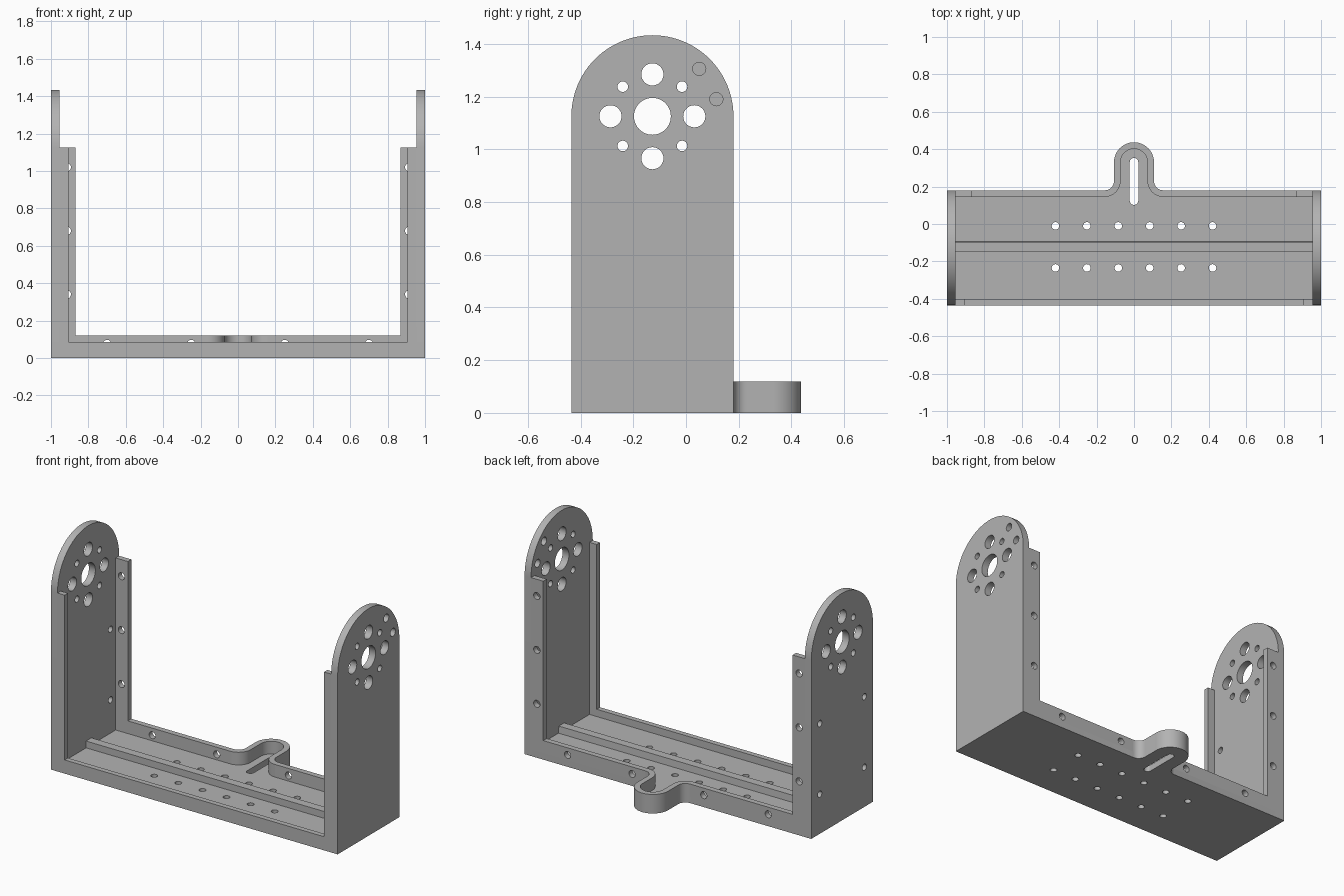
import bpy, bmesh
from math import sin, cos, pi, radians

cube = bpy.data.objects.get("Cube")
if cube:
    bpy.data.objects.remove(cube, do_unlink=True)

grey = bpy.data.materials.new("plain_grey")
grey.use_nodes = True
grey.diffuse_color = (0.45, 0.45, 0.45, 1)
grey.node_tree.nodes["Principled BSDF"].inputs["Base Color"].default_value = (0.45, 0.45, 0.45, 1)

# Main dimensions
FRONT, BACK = -0.435, 0.18
MID = (FRONT + BACK) / 2
RADIUS = (BACK - FRONT) / 2
PLATE = 0.045          # side plate thickness
INNER = 1 - PLATE
FLOOR = 0.04
LIP = 0.035            # back lip thickness
LIP_TOP = 0.12
SHOULDER = 1.125       # top of the upright flanges and centre of the hub holes
TAB_Y, TAB_R, FILLET = 0.33, 0.107, 0.05


def arc(cx, cy, r, a0, a1, n=16):
    return [(cx + r * cos(radians(a0 + (a1 - a0) * i / n)),
             cy + r * sin(radians(a0 + (a1 - a0) * i / n))) for i in range(n + 1)]


def hole(cx, cy, r, n=32):
    return arc(cx, cy, r, 0, 360, n)[:-1]


def slab(name, loops, axis, lo, hi):
    """Extrude a filled outline with holes along one axis from lo to hi."""
    curve = bpy.data.curves.new(name, "CURVE")
    curve.dimensions = "2D"
    curve.fill_mode = "BOTH"
    curve.extrude = (hi - lo) / 2
    for loop in loops:
        spline = curve.splines.new("POLY")
        spline.points.add(len(loop) - 1)
        for point, (u, v) in zip(spline.points, loop):
            point.co = (u, v, 0, 1)
        spline.use_cyclic_u = True
    temp = bpy.data.objects.new(name + "_outline", curve)
    bpy.context.collection.objects.link(temp)
    deps = bpy.context.evaluated_depsgraph_get()
    mesh = bpy.data.meshes.new_from_object(temp.evaluated_get(deps))
    bpy.data.objects.remove(temp, do_unlink=True)
    bpy.data.curves.remove(curve)

    bm = bmesh.new()
    bm.from_mesh(mesh)
    for vert in bm.verts:
        u, v, w = vert.co
        w += (lo + hi) / 2
        vert.co = {"x": (w, u, v), "y": (u, w, v), "z": (u, v, w)}[axis]
    bmesh.ops.remove_doubles(bm, verts=bm.verts, dist=1e-5)
    bmesh.ops.recalc_face_normals(bm, faces=bm.faces)
    bm.to_mesh(mesh)
    bm.free()
    mesh.name = name
    mesh.materials.clear()
    mesh.materials.append(grey)
    ob = bpy.data.objects.new(name, mesh)
    bpy.context.collection.objects.link(ob)
    parts.append(ob)
    return ob


def tab_path(offset):
    """Back edge with its rounded tab, from +x to -x, moved inwards by offset."""
    fx = TAB_R + FILLET
    fy = BACK + FILLET
    return (arc(fx, fy, FILLET + offset, 270, 180, 10)
            + arc(0, TAB_Y, TAB_R - offset, 0, 180, 28)
            + arc(-fx, fy, FILLET + offset, 0, -90, 10))


parts = []

# Floor with tab, slot and two rows of holes
outline = [(-INNER, FRONT), (INNER, FRONT), (INNER, BACK)] + tab_path(0) + [(-INNER, BACK)]
slot = arc(0, 0.33, 0.023, 0, 180) + arc(0, 0.125, 0.023, 180, 360)
floor_holes = [hole(x * s, y, 0.02) for y in (-0.01, -0.235)
               for x in (0.084, 0.252, 0.42) for s in (-1, 1)]
slab("floor", [outline, slot] + floor_holes, "z", 0, FLOOR)

# Raised wall around the tab
slab("tab_wall", [tab_path(0) + tab_path(LIP)[::-1]], "z", FLOOR, LIP_TOP)

# Long rib across the floor
slab("floor_rib", [[(-0.15, FLOOR), (-0.093, FLOOR), (-0.097, 0.083), (-0.15, 0.083)]],
     "x", -INNER, INNER)

# Front flange, one U-shaped frame
half = [(INNER, FLOOR), (INNER, SHOULDER), (0.905, SHOULDER), (0.905, 0.086)]
slab("front_flange", [half + [(-x, z) for x, z in reversed(half)]],
     "y", FRONT, FRONT + 0.033)

for side, s in (("left", 1), ("right", -1)):
    # Back flange half with screw holes
    start = TAB_R + FILLET
    shape = [(start, FLOOR), (INNER, FLOOR), (INNER, SHOULDER),
             (0.87, SHOULDER), (0.87, LIP_TOP), (start, LIP_TOP)]
    loops = [[(s * x, z) for x, z in shape]]
    loops += [hole(s * x, 0.075, 0.022) for x in (0.25, 0.7)]
    loops += [hole(s * 0.915, z, 0.022) for z in (0.34, 0.68, 1.02)]
    slab(side + "_back_flange", loops, "y", BACK - LIP, BACK)

    # Side plate with rounded top and hub hole pattern
    loops = [[(FRONT, 0), (BACK, 0)] + arc(MID, SHOULDER, RADIUS, 0, 180, 48),
             hole(MID, SHOULDER, 0.07, 48)]
    for i in range(4):
        a = i * pi / 2
        loops.append(hole(MID + 0.159 * cos(a), SHOULDER + 0.159 * sin(a), 0.042))
        a += pi / 4
        loops.append(hole(MID + 0.159 * cos(a), SHOULDER + 0.159 * sin(a), 0.02))
    if s > 0:      # two extra holes near the rim
        loops += [hole(0.05, 1.305, 0.025), hole(0.115, 1.19, 0.025)]
    else:          # four mounting holes
        loops += [hole(MID + dy, z, 0.02) for dy in (-0.222, 0.222) for z in (0.25, 0.695)]
    slab(side + "_plate", loops, "x", *sorted((s * INNER, s)))

# Smooth the round walls, keep the edges sharp
bpy.ops.object.select_all(action="DESELECT")
for ob in parts:
    ob.select_set(True)
bpy.context.view_layer.objects.active = parts[0]
bpy.ops.object.shade_smooth_by_angle(angle=radians(30))
